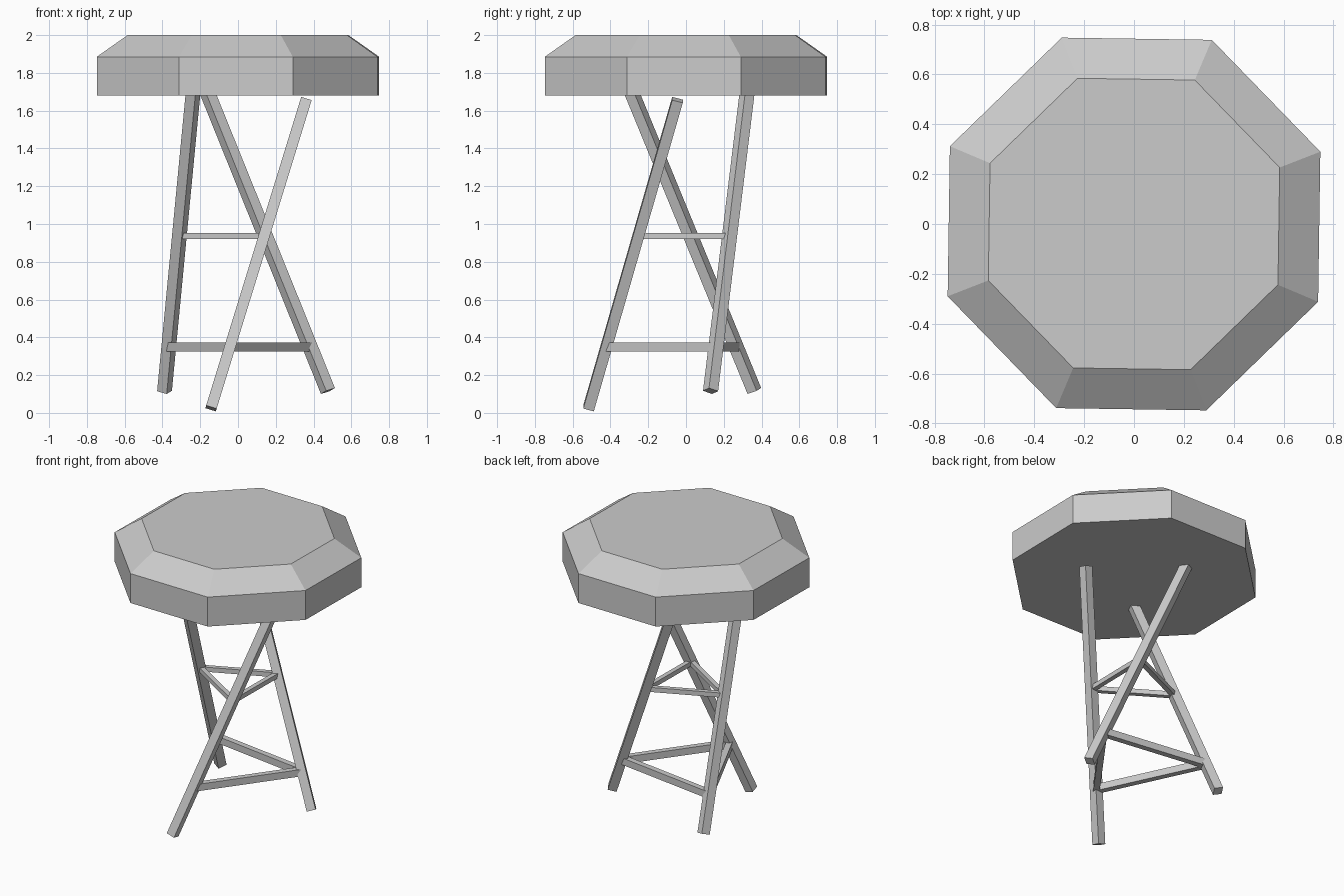
import bpy, bmesh, math
from mathutils import Vector, Matrix

old = bpy.data.objects.get("Cube")
if old:
    bpy.data.objects.remove(old, do_unlink=True)

grey = bpy.data.materials.new("plain_grey")
grey.use_nodes = True
colour = (0.6, 0.6, 0.6, 1)
grey.diffuse_color = colour
grey.node_tree.nodes["Principled BSDF"].inputs["Base Color"].default_value = colour


def finish(name, bm):
    bmesh.ops.recalc_face_normals(bm, faces=bm.faces)
    mesh = bpy.data.meshes.new(name)
    bm.to_mesh(mesh)
    bm.free()
    mesh.materials.append(grey)
    obj = bpy.data.objects.new(name, mesh)
    bpy.context.collection.objects.link(obj)
    return obj


def bar(name, start, end, facing, width, height):
    """Square-cut bar between two points; one pair of sides turned to 'facing'."""
    axis = end - start
    d = axis.normalized()
    side = d.cross(facing).normalized()
    front = d.cross(side)
    m = Matrix((side * width, front * height, axis)).transposed().to_4x4()
    m.translation = (start + end) / 2
    bm = bmesh.new()
    bmesh.ops.create_cube(bm, size=1, matrix=m)
    return finish(name, bm)


# Seat: eight-sided slab with a sloped upper rim
angles = [math.radians(a + 90 * k) for k in range(4) for a in (21.2, 67.1)]
bm = bmesh.new()
rings = [[bm.verts.new((r * math.cos(a), r * math.sin(a), z)) for a in angles]
         for r, z in ((0.802, 1.68), (0.802, 1.885), (0.627, 2.0))]
bm.faces.new(rings[0])
bm.faces.new(rings[-1])
for low, high in zip(rings, rings[1:]):
    for i in range(8):
        j = (i + 1) % 8
        bm.faces.new((low[i], low[j], high[j], high[i]))
finish("seat", bm)

# Legs: three leaning bars, each turned a third of a circle from the last
lean = Vector((0.503, 0.471, 1.633))
feet = {
    "front": Vector((-0.143, -0.516, 0.024)),
    "left": Vector((0.476, 0.13, 0.116)),
    "back": Vector((-0.389, 0.362, 0.116)),
}
legs = []
for k, (place, foot) in enumerate(feet.items()):
    turn = Matrix.Rotation(math.radians(120 * k), 3, "Z")
    d = turn @ lean
    bar(place + "_leg", foot, foot + d, turn @ Vector((0, -1, 0)), 0.058, 0.058)
    legs.append((foot, d))

# Braces: a lower and an upper triangle joining the legs
for level, z, width, height, extra in (("lower", 0.349, 0.04, 0.048, 0.01),
                                       ("upper", 0.936, 0.032, 0.032, -0.01)):
    joints = [f + d * ((z - f.z) / d.z) for f, d in legs]
    for i in range(3):
        a, b = joints[i], joints[(i + 1) % 3]
        reach = (b - a).normalized() * extra
        bar(f"{level}_brace_{i + 1}", a - reach, b + reach, Vector((0, 0, 1)), width, height)
